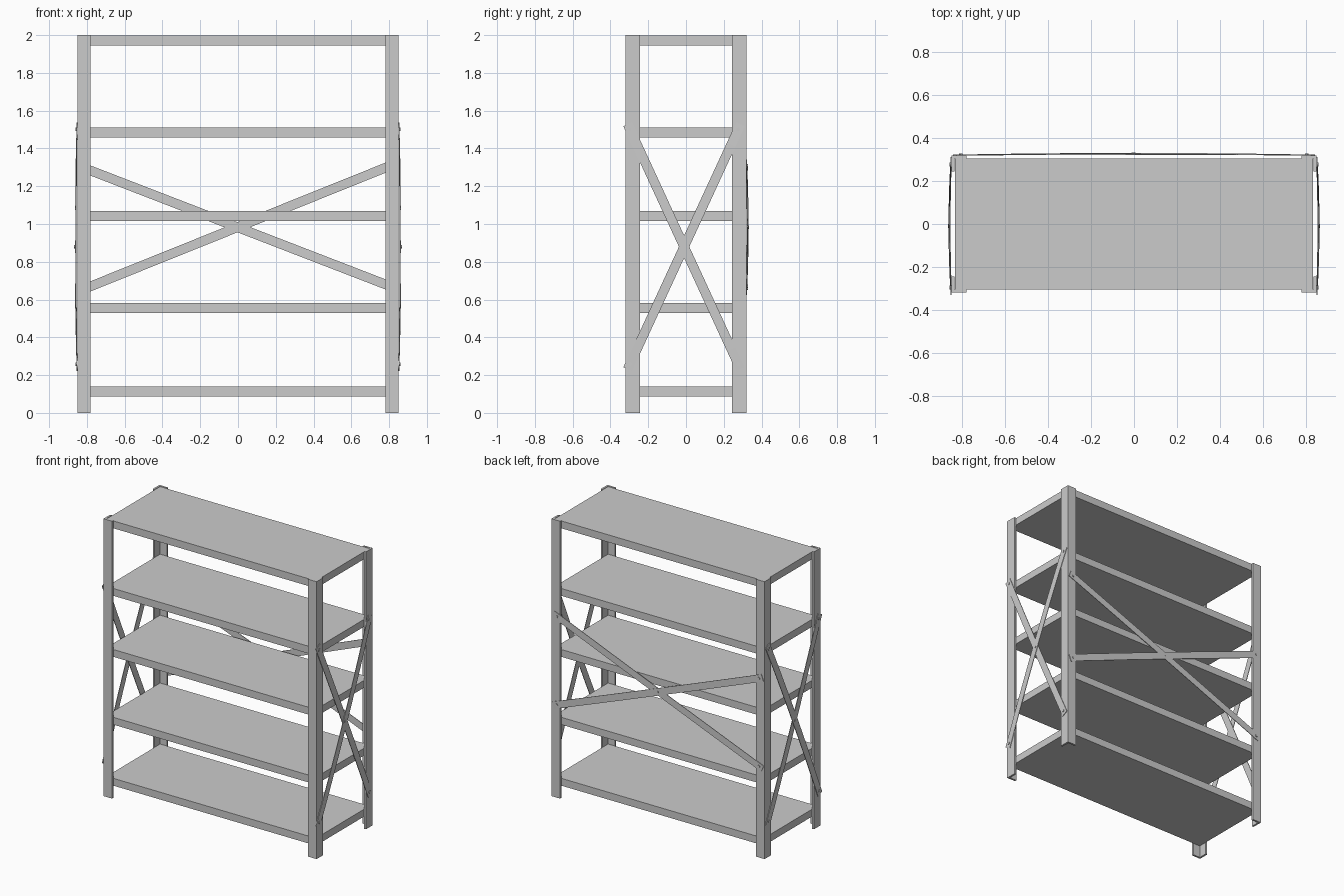
import bpy, bmesh
from mathutils import Vector

if "Cube" in bpy.data.objects:
    bpy.data.objects.remove(bpy.data.objects["Cube"])

X, Y = 0.85, 0.319          # outer half sizes of the post frame
T = 0.014                   # post steel thickness


def finish(name, bm):
    bmesh.ops.recalc_face_normals(bm, faces=bm.faces)
    mesh = bpy.data.meshes.new(name)
    bm.to_mesh(mesh)
    bm.free()
    ob = bpy.data.objects.new(name, mesh)
    bpy.context.collection.objects.link(ob)
    return ob


def extrude(name, outline, z0, z1):
    bm = bmesh.new()
    face = bm.faces.new([bm.verts.new((x, y, z0)) for x, y in outline])
    res = bmesh.ops.extrude_face_region(bm, geom=[face])
    verts = [g for g in res["geom"] if isinstance(g, bmesh.types.BMVert)]
    bmesh.ops.translate(bm, verts=verts, vec=(0, 0, z1 - z0))
    return finish(name, bm)


def bolt(name, pos, n):
    bm = bmesh.new()
    rot = n.to_track_quat('Z', 'Y').to_matrix().to_4x4()
    rot.translation = pos
    bmesh.ops.create_cone(bm, cap_ends=True, segments=12, radius1=0.009,
                          radius2=0.009, depth=0.008, matrix=rot)
    finish(name, bm)


def brace(name, a, b, n, bow, thick=0.004, half=0.025, steps=12):
    # flat strip from a to b, bowed outwards along n
    a, b, n = Vector(a), Vector(b), Vector(n)
    side = (b - a).normalized().cross(n) * half
    bm = bmesh.new()
    rings = []
    for i in range(steps + 1):
        t = i / steps
        p = a.lerp(b, t) + n * bow * (1 - (2 * t - 1) ** 2)
        rings.append([bm.verts.new(q) for q in
                      (p - side, p + side, p + side + n * thick, p - side + n * thick)])
    for r, s in zip(rings, rings[1:]):
        for k in range(4):
            j = (k + 1) % 4
            bm.faces.new((r[k], r[j], s[j], s[k]))
    bm.faces.new(rings[0])
    bm.faces.new(rings[-1])
    finish(name, bm)
    # bolts near both ends
    inset = 0.03 / (b - a).length
    for k, t in enumerate((inset, 1 - inset)):
        bolt(f"{name}_bolt_{k + 1}", a.lerp(b, t) + n * (thick + 0.001), n)


# L-section corner posts
for sx, xn in ((-1, "left"), (1, "right")):
    for sy, yn in ((-1, "front"), (1, "back")):
        pts = [(X, Y), (X - 0.069, Y), (X - 0.069, Y - T), (X - T, Y - T),
               (X - T, Y - 0.075), (X, Y - 0.075)]
        extrude(f"{yn}_{xn}_post", [(sx * x, sy * y) for x, y in pts], 0, 2)

# shelves
sx, sy = X - T - 0.001, Y - T
for i, top in enumerate((0.141, 0.581, 1.07, 1.51, 1.997)):
    extrude(f"shelf_{i + 1}", [(-sx, -sy), (sx, -sy), (sx, sy), (-sx, sy)],
            top - 0.053, top)

# crossed side braces
for s, xn in ((-1, "left"), (1, "right")):
    n = Vector((s, 0, 0))
    x = s * X
    brace(f"{xn}_inner_brace", (x, -0.309, 1.528), (x, 0.289, 0.231), n, 0.005)
    brace(f"{xn}_outer_brace", (x, -0.309, 0.231), (x, 0.289, 1.528), n, 0.010)
    bolt(f"{xn}_centre_bolt", Vector((s * (X + 0.013), -0.01, 0.88)), n)

# crossed back braces
n = Vector((0, 1, 0))
brace("back_inner_brace", (-0.835, Y, 0.648), (0.833, Y, 1.319), n, 0.003)
brace("back_outer_brace", (-0.835, Y, 1.304), (0.833, Y, 0.660), n, 0.008)
bolt("back_centre_bolt", Vector((-0.003, Y + 0.011, 0.983)), n)
